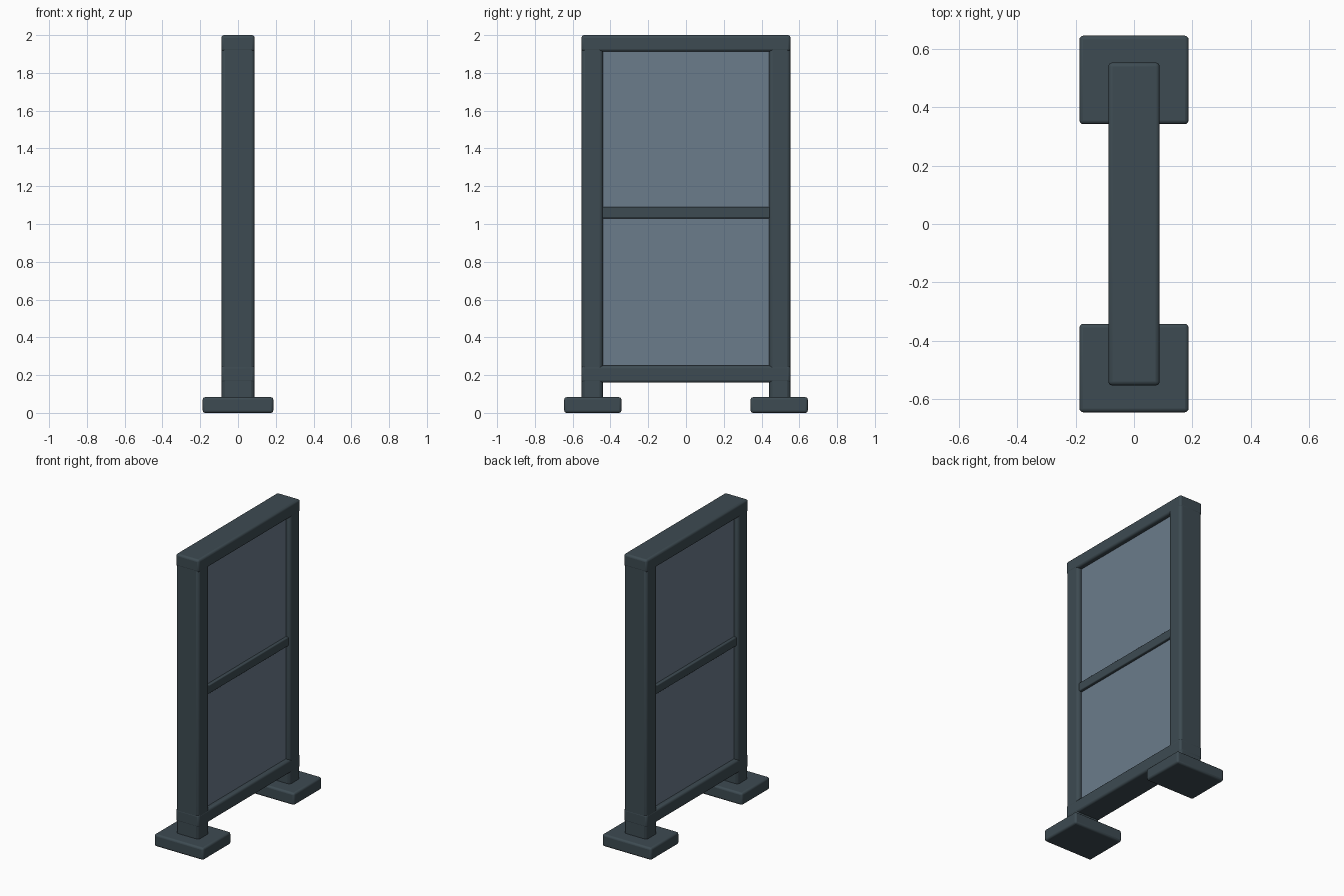
import bpy

if "Cube" in bpy.data.objects:
    bpy.data.objects.remove(bpy.data.objects["Cube"])


def material(name, rgb):
    m = bpy.data.materials.new(name)
    m.diffuse_color = (*rgb, 1.0)
    m.use_nodes = True
    m.node_tree.nodes["Principled BSDF"].inputs["Base Color"].default_value = m.diffuse_color
    return m


FRAME = material("dark slate metal", (0.047, 0.070, 0.084))
PANEL = material("blue grey glass", (0.146, 0.200, 0.260))


def box(name, x, y, z, mat, bevel=0.0):
    """Box between (min, max) pairs, with optional rounded edges."""
    lo, hi = zip(x, y, z)
    bpy.ops.mesh.primitive_cube_add(
        size=1, location=[(a + b) / 2 for a, b in zip(lo, hi)])
    ob = bpy.context.object
    ob.name = name
    ob.scale = [b - a for a, b in zip(lo, hi)]
    bpy.ops.object.transform_apply(location=False, rotation=False, scale=True)
    ob.data.materials.append(mat)
    if bevel:
        mod = ob.modifiers.new("rounded edges", 'BEVEL')
        mod.width = bevel
        mod.segments = 3
        bpy.ops.object.shade_smooth_by_angle()
    return ob


# posts and feet on both sides
for side, s in (("left", -1), ("right", 1)):
    box(side + "_post", (-0.087, 0.087), sorted((s * 0.44, s * 0.552)),
        (0.06, 1.998), FRAME, 0.018)
    box(side + "_foot", (-0.187, 0.187), sorted((s * 0.342, s * 0.645)),
        (0.0, 0.083), FRAME, 0.013)

# top and bottom rails run across the full width
box("top_rail", (-0.088, 0.088), (-0.553, 0.553), (1.913, 2.0), FRAME, 0.014)
box("bottom_rail", (-0.088, 0.088), (-0.553, 0.553), (0.16, 0.25), FRAME, 0.014)

# thin bar across the middle, slightly proud of the panel
box("middle_bar", (-0.075, 0.075), (-0.445, 0.445), (1.03, 1.09), FRAME, 0.006)

# recessed panel filling the frame
box("glass_panel", (-0.055, 0.055), (-0.45, 0.45), (0.24, 1.92), PANEL)
